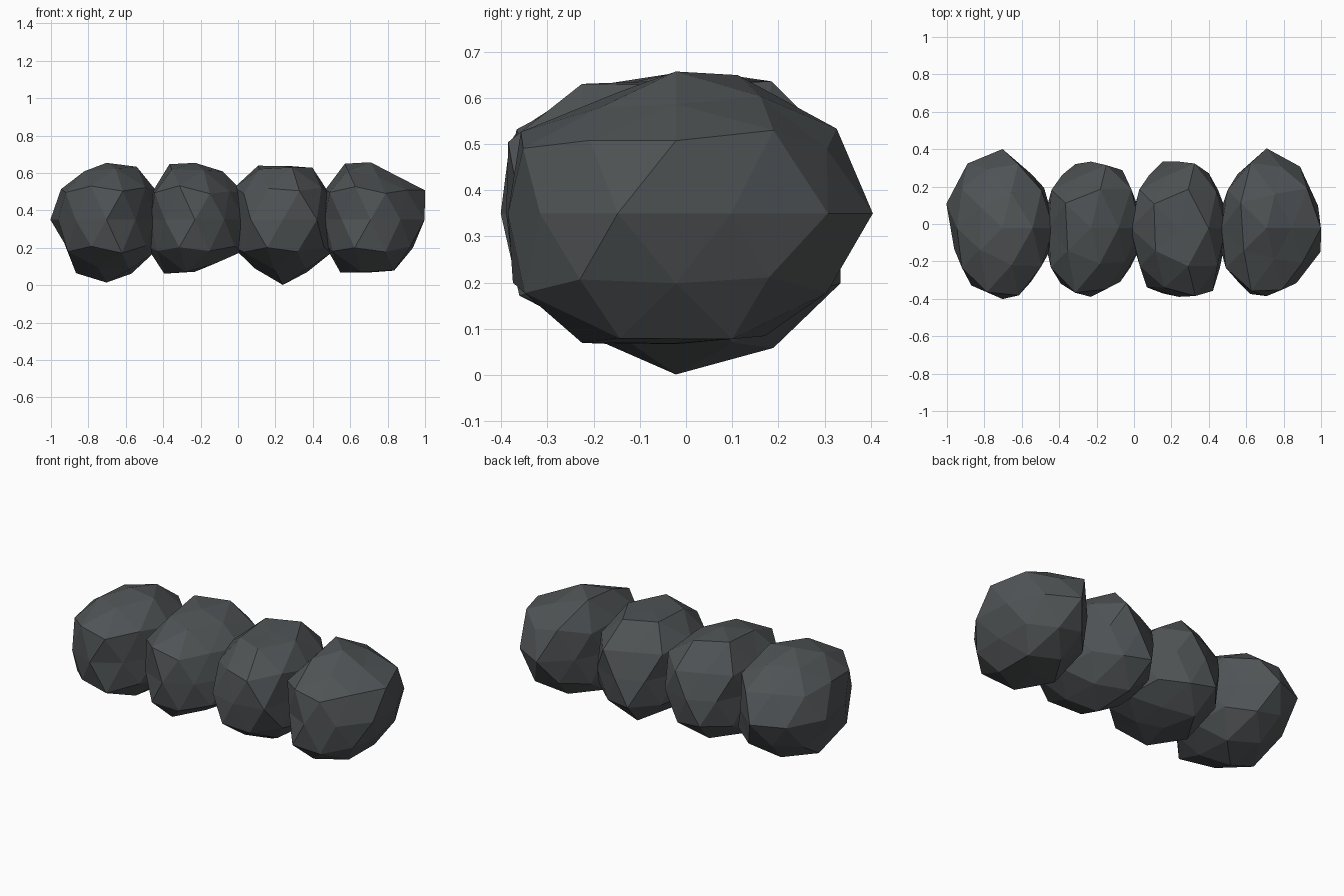
import bpy, bmesh, math, random

random.seed(4)
RADII = (0.295, 0.395, 0.32)      # half sizes of an undented boulder
CENTRE_Y, CENTRE_Z = -0.022, 0.35

stone = bpy.data.materials.new("dark_grey_stone")
stone.diffuse_color = (0.08, 0.088, 0.092, 1)


def boulder(name, x, poles, waist, crown, upper, lower, base):
    """Faceted ball with vertices pushed in or out.
    poles: top and bottom factor; waist: ten factors around the middle;
    the other rings: {angle in degrees: factor}."""
    bm = bmesh.new()
    bmesh.ops.create_icosphere(bm, subdivisions=2, radius=1)
    for v in bm.verts:
        angle = round(math.degrees(math.atan2(v.co.y, v.co.x))) % 360
        k = random.uniform(0.97, 1.03)
        z = v.co.z
        if abs(z) > 0.95:
            k = poles[0] if z > 0 else poles[1]
        elif abs(z) < 0.1:
            k = waist[round((angle - 18) / 36) % 10]
        elif abs(z) > 0.7:
            k = (crown if z > 0 else base).get(angle, k)
        else:
            k = (upper if z > 0 else lower).get(angle, k)
        v.co = [c * r * k for c, r in zip(v.co, RADII)]
    mesh = bpy.data.meshes.new(name)
    bm.to_mesh(mesh)
    bm.free()
    mesh.materials.append(stone)
    obj = bpy.data.objects.new(name, mesh)
    obj.location = (x, CENTRE_Y, CENTRE_Z)
    bpy.context.collection.objects.link(obj)


# row of four touching boulders, left to right
boulder("boulder_left", -0.703, (0.95, 1.05),
        (0.9, 0.9, 1.07, 1.08, 1.07, 0.92, 0.96, 0.96, 0.89, 0.92),
        {0: 1.04, 72: 0.97, 144: 0.91, 216: 0.95},
        {180: 0.97, 0: 1.03, 72: 1.02, 252: 1.07, 288: 1.07},
        {180: 0.86, 36: 1.04, 288: 1.06}, {180: 1.05, 36: 1.06, 252: 0.94})

boulder("boulder_middle_left", -0.23, (0.95, 0.87),
        (0.9, 0.97, 0.9, 0.89, 0.85, 0.85, 0.93, 0.93, 0.9, 0.92),
        {0: 0.95, 72: 1.05, 144: 1.09, 288: 0.97},
        {180: 0.9, 36: 1.06, 108: 0.86, 252: 1.08, 324: 0.9},
        {252: 1.03, 0: 1.01}, {180: 1.06, 36: 0.86, 324: 0.86})

boulder("boulder_middle_right", 0.24, (0.9, 1.09),
        (0.88, 0.92, 0.9, 0.9, 0.85, 0.85, 0.99, 0.93, 1.05, 0.83),
        {0: 1.02, 72: 1.05, 144: 1.06, 288: 1.03},
        {0: 0.95, 108: 0.87, 288: 1.08},
        {108: 1.06, 0: 1.04, 252: 1.04}, {180: 0.96, 36: 1.03, 108: 1.07})

boulder("boulder_right", 0.709, (0.96, 0.88),
        (0.98, 1.03, 1.08, 0.9, 0.86, 0.88, 0.89, 0.92, 0.92, 1.03),
        {0: 0.87, 72: 0.93, 144: 1.1, 288: 0.84},
        {0: 1.1, 36: 1.07, 108: 1.09, 180: 0.96, 252: 1.05, 324: 0.94},
        {0: 0.9, 36: 0.97, 180: 0.93, 252: 1.05}, {36: 1.0, 180: 1.04})
